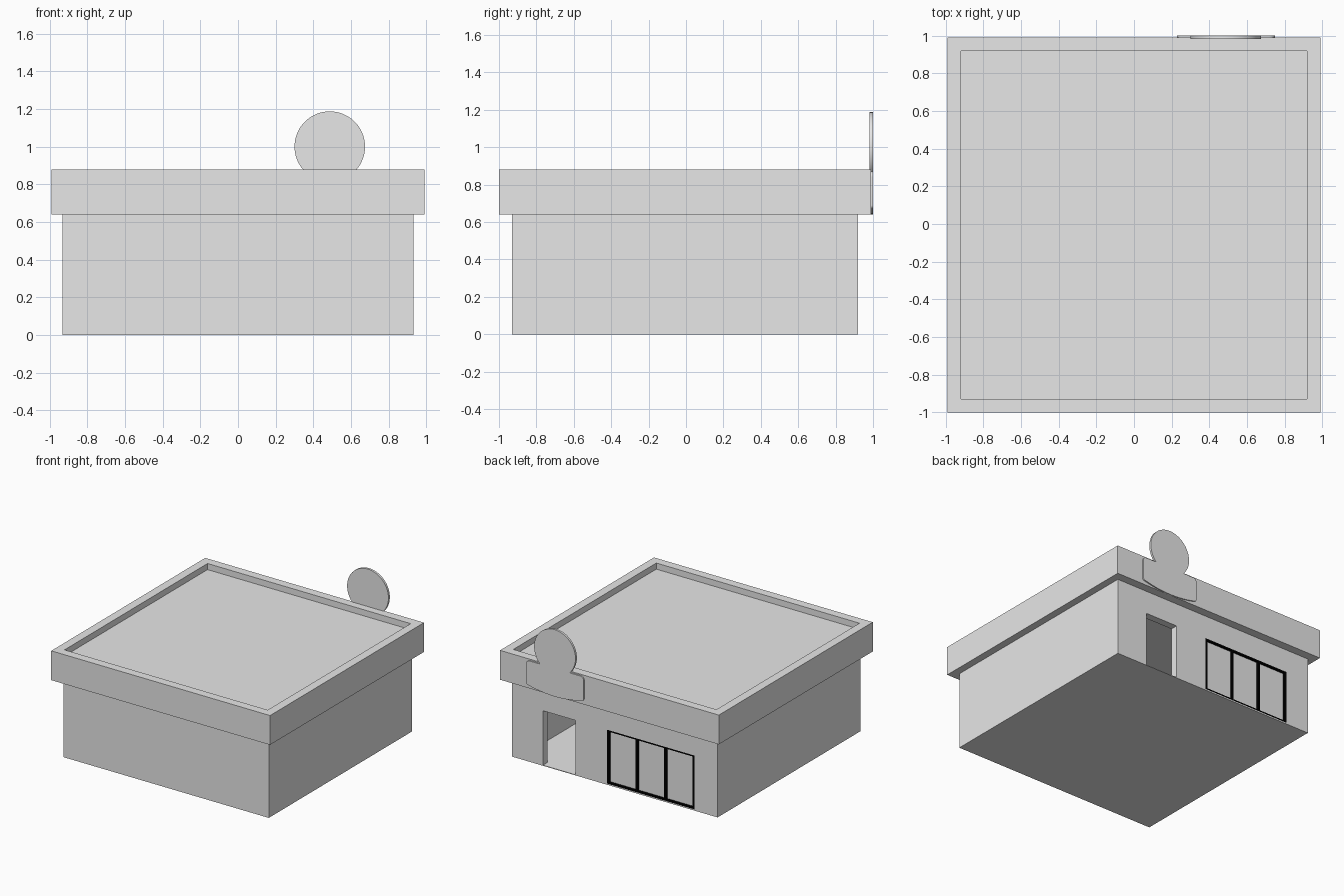
import bpy, bmesh, math
from mathutils import Vector

cube = bpy.data.objects.get("Cube")
if cube:
    bpy.data.objects.remove(cube, do_unlink=True)


def material(name, value):
    mat = bpy.data.materials.new(name)
    mat.use_nodes = True
    color = (value, value, value, 1)
    mat.diffuse_color = color
    mat.node_tree.nodes["Principled BSDF"].inputs["Base Color"].default_value = color
    return mat


GREY = material("light grey", 0.8)
BLACK = material("black", 0.0)


def finish(name, bm, mat):
    bmesh.ops.recalc_face_normals(bm, faces=bm.faces)
    mesh = bpy.data.meshes.new(name)
    bm.to_mesh(mesh)
    bm.free()
    mesh.materials.append(mat)
    obj = bpy.data.objects.new(name, mesh)
    bpy.context.collection.objects.link(obj)
    return obj


def box_bm(lo, hi):
    lo, hi = Vector(lo), Vector(hi)
    bm = bmesh.new()
    bmesh.ops.create_cube(bm, size=1)
    bmesh.ops.scale(bm, vec=hi - lo, verts=bm.verts)
    bmesh.ops.translate(bm, vec=(lo + hi) / 2, verts=bm.verts)
    return bm


def box(name, lo, hi, mat=GREY):
    return finish(name, box_bm(lo, hi), mat)


def cut(target, name, lo, hi):
    cutter = box(name, lo, hi)
    cutter.hide_render = True
    cutter.hide_set(True)
    mod = target.modifiers.new(name, "BOOLEAN")
    mod.operation = "DIFFERENCE"
    mod.solver = "EXACT"
    mod.object = cutter


# Hollow room with a doorway and a shallow window niche in the rear wall
SIDE, BACK, WALL, EAVE = 0.93, 0.92, 0.06, 0.64
WIN_R, WIN_L, WIN_LOW, WIN_TOP = -0.72, 0.07, 0.01, 0.45
NICHE = 0.02
walls = box("walls", (-SIDE, -SIDE, 0), (SIDE, BACK, EAVE))
cut(walls, "room_cutter", (WALL - SIDE, WALL - SIDE, 0.005), (SIDE - WALL, BACK - WALL, 0.8))
cut(walls, "door_cutter", (0.355, BACK - 0.2, 0.005), (0.65, BACK + 0.1, 0.45))
cut(walls, "window_cutter", (WIN_R, BACK - NICHE, WIN_LOW), (WIN_L, BACK + 0.1, WIN_TOP))

# Window frame: three bays divided by black bars
BAR = 0.016
bars = [WIN_R + (WIN_L - WIN_R - BAR) * i / 3 for i in range(4)]
for i, x in enumerate(bars):
    box(f"window_upright_{i + 1}", (x, BACK - NICHE, WIN_LOW), (x + BAR, BACK, WIN_TOP), BLACK)
for name, z in (("window_sill", WIN_LOW), ("window_head", WIN_TOP - 0.012)):
    box(name, (WIN_R, BACK - NICHE, z), (WIN_L, BACK, z + 0.012), BLACK)

# Overhanging roof slab with a sunken deck
bm = box_bm((-0.99, -1, EAVE), (0.99, 0.99, 0.88))
top = max(bm.faces, key=lambda f: f.calc_center_median().z)
bmesh.ops.inset_region(bm, faces=[top], thickness=0.1)
deck = bmesh.ops.extrude_discrete_faces(bm, faces=[top])["faces"][0]
bmesh.ops.translate(bm, vec=(0, 0, -0.05), verts=deck.verts)
finish("roof", bm, GREY)


# Sign outline: disc standing on a plate with rounded corners and a bowed base
def arc(cx, cz, r, start, end, steps):
    angles = [math.radians(start + (end - start) * i / steps) for i in range(steps + 1)]
    return [(cx + r * math.cos(a), cz + r * math.sin(a)) for a in angles]


SIGN_X, HALF, ROUND = 0.487, 0.26, 0.03
outline = arc(SIGN_X, 1.0, 0.187, -44, 224, 56)
outline += arc(SIGN_X - HALF + ROUND, 0.84, ROUND, 90, 180, 6)
outline += arc(SIGN_X - HALF + 0.02, 0.69, 0.02, 180, 250, 4)
for i in range(1, 12):
    t = i / 6 - 1
    outline.append((SIGN_X + t * (HALF - 0.02), 0.64 + 0.03 * t * t))
outline += arc(SIGN_X + HALF - 0.02, 0.69, 0.02, -70, 0, 4)
outline += arc(SIGN_X + HALF - ROUND, 0.84, ROUND, 0, 90, 6)
bm = bmesh.new()
face = bm.faces.new([bm.verts.new((x, 0.982, z)) for x, z in outline])
rim = bmesh.ops.extrude_face_region(bm, geom=[face])["geom"]
bmesh.ops.translate(bm, vec=(0, 0.018, 0), verts=[v for v in rim if isinstance(v, bmesh.types.BMVert)])
sign = finish("round_sign", bm, GREY)

# Smooth the curved rim while keeping its front and back edges sharp
bpy.ops.object.select_all(action="DESELECT")
sign.select_set(True)
bpy.context.view_layer.objects.active = sign
bpy.ops.object.shade_smooth_by_angle(angle=math.radians(35))
